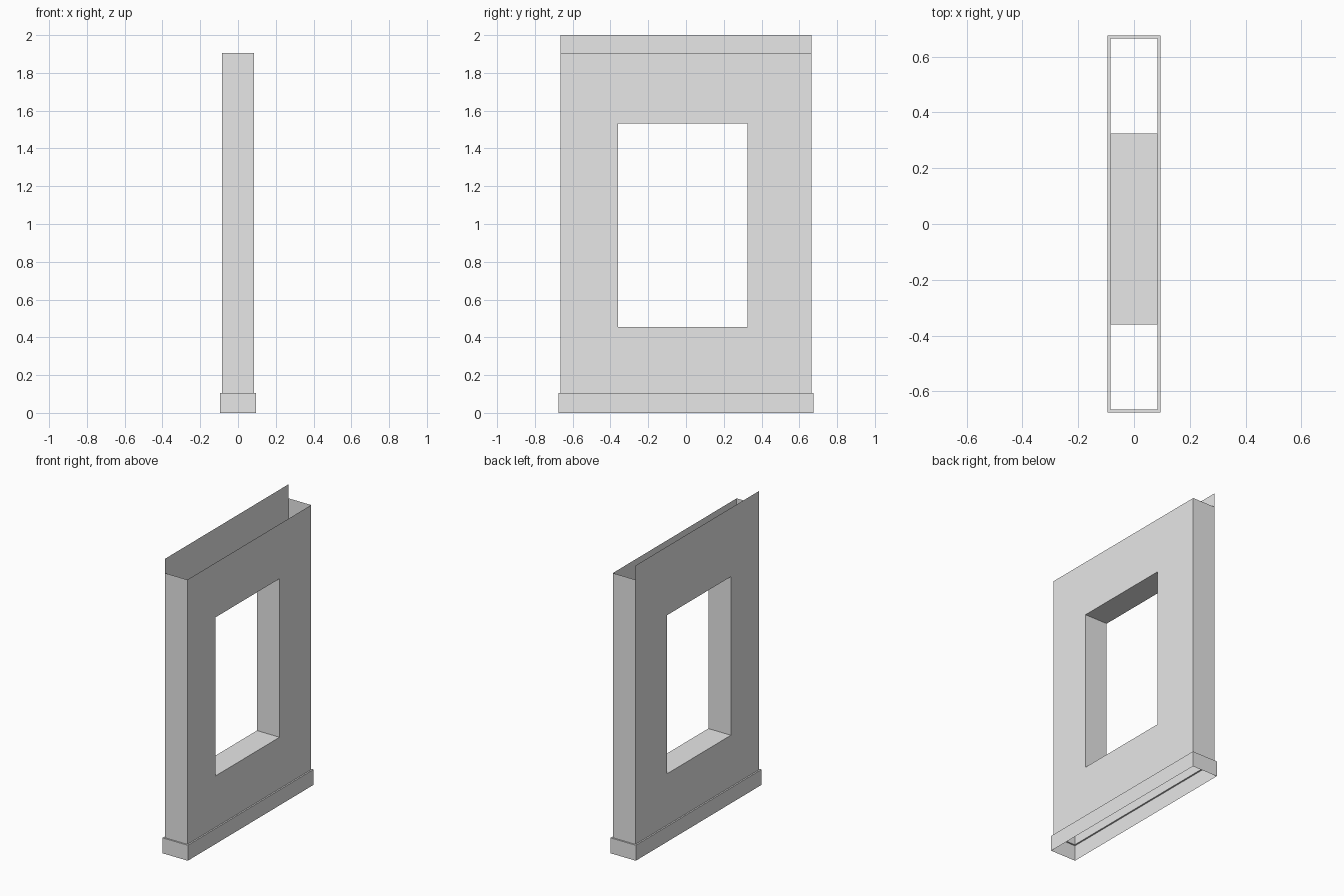
import bpy

# Start without the default cube
cube = bpy.data.objects.get("Cube")
if cube:
    bpy.data.objects.remove(cube, do_unlink=True)

# Main dimensions
HALF_W, HALF_D = 0.085, 0.665      # wall shell
LIP = 0.01                         # base overhang
BASE_TOP, WALL_TOP, TALL_TOP = 0.105, 1.904, 2.0
OPENING = (-0.361, 0.325, 0.455, 1.533)   # y0, y1, z0, z1

grey = bpy.data.materials.new("light_grey")
grey.use_nodes = True
colour = (0.8, 0.8, 0.8, 1)
grey.diffuse_color = colour
grey.node_tree.nodes["Principled BSDF"].inputs["Base Color"].default_value = colour


def add_part(name, verts, faces):
    mesh = bpy.data.meshes.new(name)
    mesh.from_pydata(verts, [], faces)
    mesh.materials.append(grey)
    obj = bpy.data.objects.new(name, mesh)
    bpy.context.collection.objects.link(obj)
    return obj


def upright_rect(x, y0, y1, z0, z1):
    return [(x, y0, z0), (x, y1, z0), (x, y1, z1), (x, y0, z1)]


def flat_rect(hw, hd, z):
    return [(-hw, -hd, z), (hw, -hd, z), (hw, hd, z), (-hw, hd, z)]


def band(name, a, b):
    """Four quads joining two rectangular loops."""
    faces = [(i, (i + 1) % 4, (i + 1) % 4 + 4, i + 4) for i in range(4)]
    return add_part(name, a + b, faces)


# Wide panels with the opening; the left one is the taller
left_hole = upright_rect(HALF_W, *OPENING)
right_hole = upright_rect(-HALF_W, *OPENING)
band("short_panel", upright_rect(HALF_W, -HALF_D, HALF_D, BASE_TOP, WALL_TOP), left_hole)
band("tall_panel", right_hole, upright_rect(-HALF_W, -HALF_D, HALF_D, BASE_TOP, TALL_TOP))

# Lining of the opening
band("opening_lining", left_hole, right_hole)

# Narrow end panels
for name, s in (("front_end_panel", -1), ("back_end_panel", 1)):
    x, y = HALF_W * s, HALF_D * s
    add_part(name, [(x, y, BASE_TOP), (-x, y, BASE_TOP), (-x, y, WALL_TOP), (x, y, WALL_TOP)],
             [(0, 1, 2, 3)])

# Hollow base: skirt and the narrow ledge on top of it
base_w, base_d = HALF_W + LIP, HALF_D + LIP
base_rim = flat_rect(base_w, base_d, BASE_TOP)
band("base_skirt", flat_rect(base_w, base_d, 0), base_rim)
band("base_ledge", base_rim, flat_rect(HALF_W, HALF_D, BASE_TOP))
